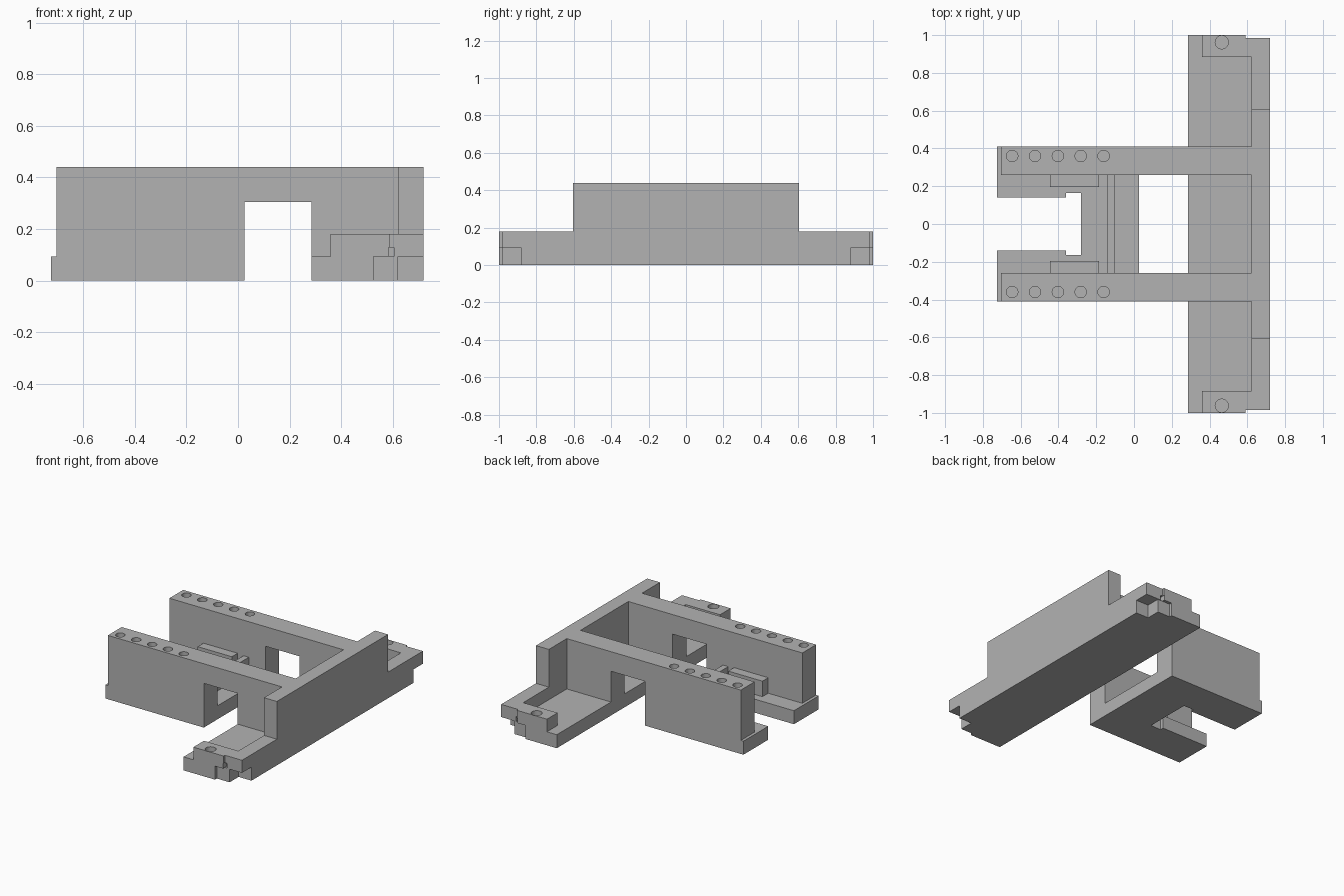
import bpy
import bmesh
from mathutils import Vector

cube = bpy.data.objects.get("Cube")
if cube:
    bpy.data.objects.remove(cube, do_unlink=True)

grey = bpy.data.materials.new("plain grey")
grey.use_nodes = True
colour = (0.45, 0.45, 0.45, 1)
grey.diffuse_color = colour
grey.node_tree.nodes["Principled BSDF"].inputs["Base Color"].default_value = colour

STEP = 0.093    # top of the base plates
RAIL = 0.18     # top of the rail and end blocks
TOP = 0.44      # top of the arms and wall


def finish(name, bm):
    bmesh.ops.recalc_face_normals(bm, faces=bm.faces)
    mesh = bpy.data.meshes.new(name)
    bm.to_mesh(mesh)
    bm.free()
    mesh.materials.append(grey)
    obj = bpy.data.objects.new(name, mesh)
    bpy.context.collection.objects.link(obj)
    return obj


def prism(name, outline, low, high, axis="z"):
    """Extrude a flat outline along one axis."""
    place = {"x": lambda a, b: (low, a, b),
             "y": lambda a, b: (a, low, b),
             "z": lambda a, b: (a, b, low)}[axis]
    bm = bmesh.new()
    face = bm.faces.new([bm.verts.new(place(a, b)) for a, b in outline])
    out = bmesh.ops.extrude_face_region(bm, geom=[face])
    move = Vector([(high - low) * (axis == k) for k in "xyz"])
    bmesh.ops.translate(bm, vec=move,
                        verts=[v for v in out["geom"] if isinstance(v, bmesh.types.BMVert)])
    return finish(name, bm)


def box(name, x, y, z):
    x0, x1 = x
    y0, y1 = sorted(y)
    return prism(name, [(x0, y0), (x1, y0), (x1, y1), (x0, y1)], *z)


def peg(x, y, radius, low, high):
    bm = bmesh.new()
    bmesh.ops.create_cone(bm, cap_ends=True, segments=32, radius1=radius,
                          radius2=radius, depth=high - low)
    bmesh.ops.translate(bm, verts=bm.verts, vec=(x, y, (low + high) / 2))
    return finish("hole_cutter", bm)


def cut(obj, cutters):
    for cutter in cutters:
        cutter.hide_render = True
        mod = obj.modifiers.new("cut", "BOOLEAN")
        mod.operation = "DIFFERENCE"
        mod.solver = "EXACT"
        mod.object = cutter
        bpy.context.view_layer.objects.active = obj
        bpy.ops.object.modifier_apply(modifier=mod.name)
        bpy.data.objects.remove(cutter, do_unlink=True)


def both_sides(half):
    """Complete a half outline by mirroring it across y = 0."""
    return half + [(x, -y) for x, y in reversed(half)]


# Slotted plate under the arms
prism("slotted_plate", both_sides([
    (-0.28, 0.165), (-0.36, 0.165), (-0.36, 0.14), (-0.725, 0.14),
    (-0.725, 0.41), (0.026, 0.41)]), 0, STEP)

# Crossbar floor with stepped corners
prism("crossbar_floor", both_sides([
    (0.285, 1), (0.525, 1), (0.525, 0.98), (0.622, 0.98),
    (0.622, 0.882), (0.72, 0.882)]), 0, STEP)

# Rail with the raised wall in its middle
prism("crossbar_wall", [
    (-0.985, STEP), (0.985, STEP), (0.985, RAIL), (0.605, RAIL),
    (0.605, TOP), (-0.605, TOP), (-0.605, RAIL), (-0.985, RAIL)],
    0.622, 0.72, "x")

# Low ridge across the plate
box("cross_ridge", (-0.14, -0.1), (-0.26, 0.26), (STEP, 0.195))

for side, s in (("left", 1), ("right", -1)):
    # Arm with a gateway and a row of blind holes
    arm = prism(side + "_arm", [
        (-0.705, STEP), (0.026, STEP), (0.026, 0.305), (0.285, 0.305),
        (0.285, STEP), (0.622, STEP), (0.622, TOP), (-0.705, TOP)],
        s * 0.26, s * 0.41, "y")
    cut(arm, [peg(-0.645 + 0.121 * i, s * 0.36, 0.03, TOP - 0.1, TOP + 0.1)
              for i in range(5)])

    # Guide block on the inside of the arm
    box(side + "_guide_block", (-0.445, -0.185), (s * 0.197, s * 0.26), (STEP, 0.2))

    # End block with a bolt hole and a small slot
    end = prism(side + "_end_block", [(x, s * y) for x, y in (
        (0.36, 0.885), (0.622, 0.885), (0.622, 0.985), (0.59, 0.985),
        (0.59, 1), (0.36, 1))], STEP, RAIL)
    cut(end, [peg(0.465, s * 0.962, 0.035, RAIL - 0.06, RAIL + 0.1),
              box("slot_cutter", (0.585, 0.605), (s * 0.96, s * 1.05), (0.05, 0.128))])
